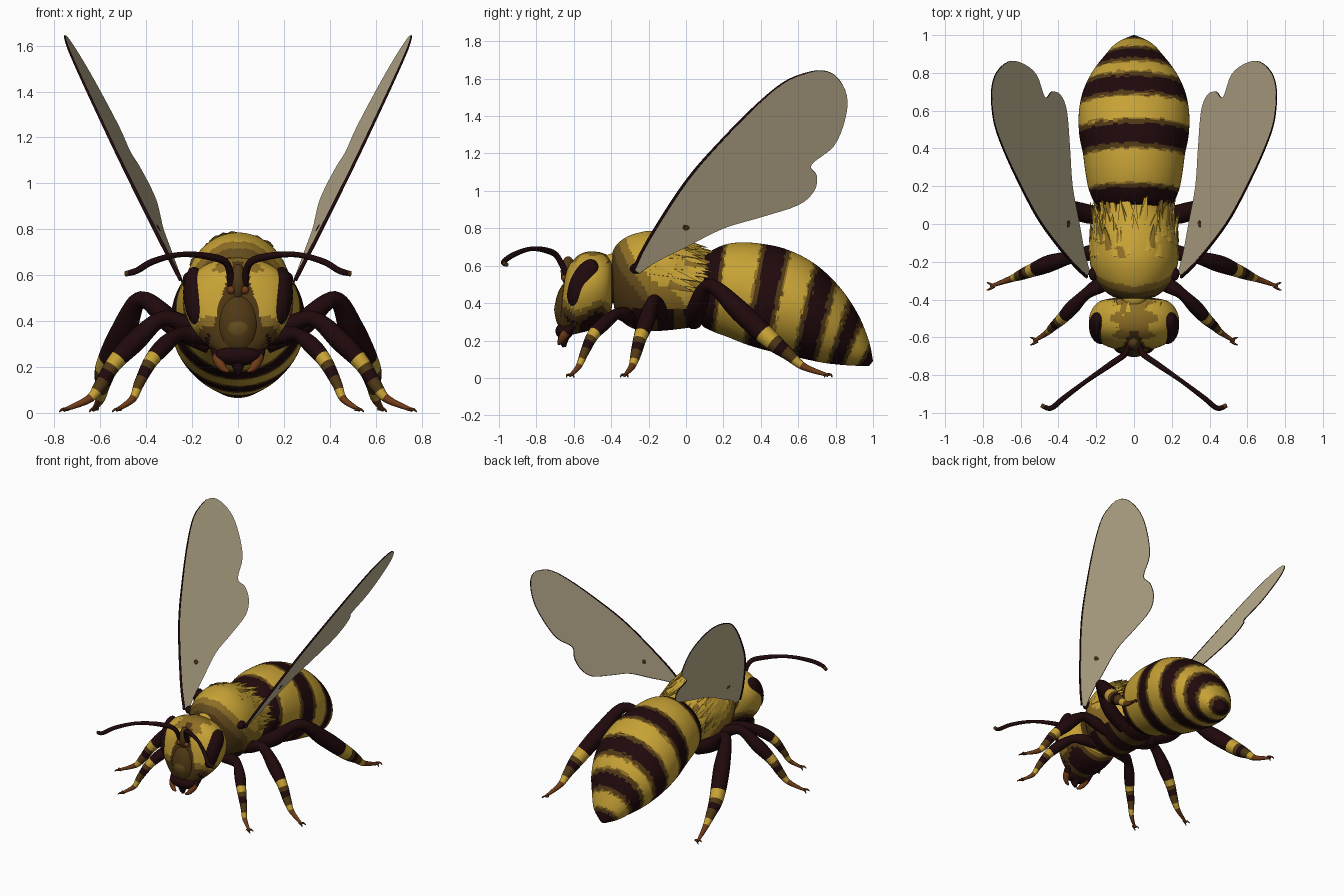
import bpy, bmesh, math, random
from mathutils import Vector, Matrix

random.seed(4)
if "Cube" in bpy.data.objects:
    bpy.data.objects.remove(bpy.data.objects["Cube"])

PALETTE = {
    "yellow": (0.57, 0.36, 0.036), "gold": (0.27, 0.155, 0.018),
    "tan": (0.13, 0.072, 0.012), "brown": (0.08, 0.04, 0.007),
    "dark": (0.0145, 0.0028, 0.0035), "orange": (0.16, 0.045, 0.009),
    "wing": (0.57, 0.485, 0.31),
}
NAMES = list(PALETTE)
MATS = []
for mat_name, rgb in PALETTE.items():
    m = bpy.data.materials.new(mat_name)
    m.use_nodes = True
    m.diffuse_color = (*rgb, 1)
    m.node_tree.nodes["Principled BSDF"].inputs["Base Color"].default_value = (*rgb, 1)
    MATS.append(m)


def finish(bm, name, smooth=True):
    bmesh.ops.recalc_face_normals(bm, faces=bm.faces)
    me = bpy.data.meshes.new(name)
    bm.to_mesh(me)
    bm.free()
    for m in MATS:
        me.materials.append(m)
    ob = bpy.data.objects.new(name, me)
    bpy.context.collection.objects.link(ob)
    if smooth:
        bpy.ops.object.select_all(action="DESELECT")
        ob.select_set(True)
        bpy.context.view_layer.objects.active = ob
        bpy.ops.object.shade_smooth_by_angle(angle=math.radians(50))


def spline(rows, u):
    """Smooth interpolation through rows of numbers."""
    i = min(int(u), len(rows) - 2)
    t = u - i
    p = [rows[min(max(i + k, 0), len(rows) - 1)] for k in (-1, 0, 1, 2)]
    return [b + t * ((c - a) / 2 + t * (a - 2.5 * b + 2 * c - d / 2
            + t * (1.5 * (b - c) + (d - a) / 2))) for a, b, c, d in zip(*p)]


def loft(name, rings, rule, seg):
    """Skin (u, centre, side axis, up axis, taper) rings; rule(u, point) names the colour."""
    bm = bmesh.new()
    loops = []
    for u, c, a, b, taper in rings:
        loop = []
        for k in range(seg):
            t = math.tau * k / seg
            loop.append(bm.verts.new(c + a * math.cos(t) * (1 + taper * math.sin(t)) + b * math.sin(t)))
        loops.append(loop)
    for n in range(len(loops) - 1):
        u = (rings[n][0] + rings[n + 1][0]) / 2
        for k in range(seg):
            j = (k + 1) % seg
            f = bm.faces.new((loops[n][k], loops[n][j], loops[n + 1][j], loops[n + 1][k]))
            f.material_index = NAMES.index(rule(u, f.calc_center_median()))
    for n in (0, -1):
        f = bm.faces.new(loops[n])
        f.material_index = NAMES.index(rule(rings[n][0], f.calc_center_median()))
    finish(bm, name)


def body_ring(profile, u, taper=0):
    """Profile row: top y, top z, bottom y, bottom z, half width."""
    ty, tz, by, bz, w = spline(profile, u)
    top, low = Vector((0, ty, tz)), Vector((0, by, bz))
    return u, (top + low) / 2, Vector((max(w, 0.005), 0, 0)), (top - low) / 2, taper


def body(name, profile, rule, steps, taper=0, seg=64):
    n = (len(profile) - 1) * steps
    loft(name, [body_ring(profile, i / steps, taper) for i in range(n + 1)], rule, seg)


def tube(name, rows, rule, side=1, steps=4, seg=10):
    """Round tube through rows of x, y, z, radius."""
    n = (len(rows) - 1) * steps
    pts = [spline(rows, i / steps) for i in range(n + 1)]
    pos = [Vector((p[0] * side, p[1], p[2])) for p in pts]
    rings = []
    for i in range(n + 1):
        d = (pos[min(i + 1, n)] - pos[max(i - 1, 0)]).normalized()
        a = d.cross(Vector((0.3, 0.2, 1))).normalized()
        r = max(pts[i][3], 0.002)
        rings.append((i / steps, pos[i], a * r, d.cross(a) * r, 0))
    loft(name, rings, rule if callable(rule) else lambda u, p: rule, seg)


def ball(name, centre, radii, colour, tilt=(0, 0)):
    bm = bmesh.new()
    mat = (Matrix.Translation(centre) @ Matrix.Rotation(tilt[0], 4, "X")
           @ Matrix.Rotation(tilt[1], 4, "Y") @ Matrix.Diagonal((*radii, 1)))
    bmesh.ops.create_uvsphere(bm, u_segments=24, v_segments=16, radius=1, matrix=mat)
    for f in bm.faces:
        f.material_index = NAMES.index(colour)
    finish(bm, name)


# Striped abdomen with ragged band edges
ABDOMEN = [(.10, .60, .08, .38, .09), (.11, .66, .08, .29, .19), (.20, .71, .14, .25, .235),
           (.30, .725, .22, .22, .255), (.42, .715, .32, .18, .27), (.53, .69, .42, .15, .29),
           (.65, .635, .53, .125, .292), (.75, .56, .64, .10, .272), (.85, .45, .74, .08, .225),
           (.93, .32, .83, .07, .16), (.98, .19, .91, .065, .10), (1.0, .09, .98, .065, .015)]
BANDS = [(0, 1.95), (4.1, 5.02), (6.55, 7.35), (8.4, 9.0), (10.3, 12)]


def stripes(u, p):
    gap = min(max(a - u, u - b) for a, b in BANDS) + random.uniform(-.06, .06)
    return "dark" if gap < 0 else "brown" if gap < .2 else "gold" if gap < .28 else "yellow"


body("abdomen", ABDOMEN, stripes, 14)

# Thorax with mottled front and lower sides
THORAX = [(-.405, .58, -.39, .44, .05), (-.39, .68, -.38, .36, .11), (-.34, .74, -.34, .30, .17),
          (-.26, .775, -.27, .26, .218), (-.17, .785, -.18, .25, .235), (-.05, .755, -.05, .26, .225),
          (.06, .69, .05, .28, .19), (.13, .62, .11, .34, .11)]


def thorax_colour(u, p):
    x = abs(p.x)
    if p.z < .37:
        return "dark" if math.sin(45 * p.y) > -.3 else "brown"
    h = p.z + 1.2 * (p.y + .2) - .3 * x + .01
    h += .05 * math.sin(19 * x + 4) + .05 * math.sin(25 * p.y + 12 * p.z)
    return "yellow" if h > .58 else "gold" if h > .45 else "tan" if h > .34 else "brown"


body("thorax", THORAX, thorax_colour, 9)
ball("neck", (0, -.39, .5), (.09, .06, .1), "brown")
ball("collar", (0, -.395, .62), (.06, .045, .045), "yellow")

# Head
HEAD = [(-.385, .56, -.39, .42, .07), (-.41, .64, -.41, .33, .18), (-.48, .675, -.47, .27, .23),
        (-.56, .665, -.57, .24, .23), (-.62, .61, -.64, .23, .175), (-.645, .55, -.675, .26, .10),
        (-.65, .50, -.68, .33, .02)]


def head_colour(u, p):
    x = abs(p.x)
    h = p.z + .025 * math.sin(25 * x + 1) + .03 * math.sin(30 * p.y)
    if p.y < -.57 and x < .045 + .28 * (.6 - p.z) or u < .8:
        return "brown"
    if p.z > .615 and x < .1 + .03 * math.sin(60 * p.y):
        return "gold"
    return "yellow" if h > .38 else "gold" if h > .34 else "brown" if h > .3 else "dark"


body("head", HEAD, head_colour, 9, taper=.16)
ball("face_plate", (0, -.625, .39), (.095, .075, .14), "brown", (-.15, 0))
ball("face_shield", (0, -.664, .375), (.062, .04, .065), "tan", (-.15, 0))
ball("brow_ridge", (0, -.63, .57), (.035, .04, .08), "brown")
ball("mouth", (0, -.65, .25), (.10, .048, .045), "dark")
tube("tongue", [(0, -.64, .26, .04), (0, -.655, .21, .03), (0, -.65, .165, .01)], "dark")

# Leg rows run hip, knee, thick shin, ankle, foot
LEGS = {
    "front": [(.10, -.30, .32, .035), (.19, -.33, .34, .04), (.26, -.375, .34, .03),
              (.325, -.44, .29, .038), (.38, -.50, .225, .032), (.43, -.545, .13, .023),
              (.46, -.575, .06, .016), (.53, -.62, .012, .008)],
    "middle": [(.12, -.13, .33, .035), (.22, -.15, .38, .042), (.33, -.175, .41, .034),
               (.45, -.21, .31, .046), (.54, -.245, .215, .036), (.60, -.27, .12, .028),
               (.65, -.29, .06, .018), (.76, -.33, .012, .008)],
    "hind": [(.12, .04, .30, .045), (.27, .06, .38, .052), (.42, .13, .495, .036),
             (.50, .29, .355, .056), (.57, .45, .205, .05), (.59, .55, .125, .034),
             (.60, .63, .06, .02), (.63, .76, .014, .009)],
}


def leg_colour(u, p):
    limits = [(3.72, "dark"), (4.15, "yellow"), (4.35, "brown"), (4.8, "dark"),
              (5.4, "brown"), (5.85, "yellow"), (8, "orange")]
    return next(colour for limit, colour in limits if u < limit)


WING = [(-.28, .58), (-.2, .74), (0, 1.05), (.2, 1.28), (.4, 1.48), (.55, 1.595), (.7, 1.643),
        (.8, 1.615), (.86, 1.51), (.85, 1.38), (.79, 1.24), (.67, 1.14), (.7, 1.08), (.685, 1.0),
        (.6, .925), (.4, .86), (.2, .80), (0, .70), (-.15, .625), (-.25, .56)]


def wing_point(side, y, z):
    return Vector((side * (.222 + .567 * (z - .58) - .1 * y), y, z))


def plate(name, points, offset, colour, rim):
    """Thin flat plate centred on its outline."""
    bm = bmesh.new()
    face = bm.faces.new([bm.verts.new(p - offset / 2) for p in points])
    cap = bmesh.ops.extrude_face_region(bm, geom=[face], use_keep_orig=True)["geom"]
    bmesh.ops.translate(bm, vec=offset, verts=[v for v in cap if isinstance(v, bmesh.types.BMVert)])
    for f in bm.faces:
        f.material_index = NAMES.index(colour if len(f.verts) > 4 else rim)
    finish(bm, name, False)


for label, s in (("left", 1), ("right", -1)):
    # Eyes, antennae and jaws
    ball(label + "_eye", (s * .182, -.55, .505), (.056, .07, .14), "dark", (-.42, s * .08))
    tube(label + "_antenna", [(.03, -.63, .53, .014), (.045, -.685, .645, .016), (.12, -.74, .68, .016),
         (.25, -.83, .69, .012), (.37, -.92, .66, .014), (.44, -.975, .62, .014),
         (.49, -.96, .606, .012)], lambda u, p: "dark" if u < 5.6 else "brown", s, 5)
    ball(label + "_antenna_socket", (s * .03, -.65, .535), (.018, .018, .018), "orange")
    tube(label + "_jaw", [(.10, -.60, .29, .022), (.085, -.65, .23, .024), (.065, -.672, .195, .016),
         (.04, -.68, .18, .006)], lambda u, p: "dark" if u < .7 else "orange", s)

    # Legs with little claws
    for leg, rows in LEGS.items():
        tube(f"{label}_{leg}_leg", rows, leg_colour, s, 8, 12)
        x, y, z, r = rows[-1]
        for k in (-1, 1):
            tube(f"{label}_{leg}_claw", [(x - .02, y, z + .004, .008), (x + .005, y + k * .015, z + .004, .006),
                 (x + .018, y + k * .02, .004, .003)], "orange", s, 2, 6)

    # Wing membrane, leading vein, root and spot
    outline = [wing_point(s, *spline(WING, i / 4)) for i in range(4 * (len(WING) - 1) + 1)]
    normal = Vector((s, .1, -.567)).normalized()
    plate(label + "_wing", outline, normal * .006, "wing", "dark")
    vein = [(*wing_point(1, y, z), .009 - .001 * i) for i, (y, z) in enumerate(WING[:7])]
    tube(label + "_wing_vein", vein, "dark", s, 5, 8)
    ball(label + "_wing_root", (s * .215, -.265, .585), (.025, .035, .028), "dark")
    spot = [wing_point(s, .02 * math.cos(t), .805 + .015 * math.sin(t))
            for t in (math.tau * k / 9 for k in range(9))]
    plate(label + "_wing_spot", spot, normal * .009, "brown", "dark")


def fur(name, profile, count, us, spread, length, width):
    """Backswept flattened tufts rooted on a body profile."""
    bm = bmesh.new()
    for i in range(count):
        u, c, a, b, _ = body_ring(profile, random.uniform(*us))
        t = math.pi / 2 + random.uniform(-spread, spread)
        out = (a * math.cos(t) + b * math.sin(t))
        d = (out.normalized() * .1 + Vector((random.uniform(-.2, .2), 1, -.3))).normalized()
        size = length * random.uniform(.7, 1.2)
        across = d.cross(out).normalized()
        turn = Matrix((across, d.cross(across), d)).transposed().to_4x4()
        mat = (Matrix.Translation(c + out * .97 + d * size * .4) @ turn @ Matrix.Diagonal((1.25, .75, 1, 1)))
        made = bmesh.ops.create_cone(bm, segments=6, radius1=width, radius2=0, depth=size, matrix=mat)
        colour = NAMES.index(random.choice(("yellow", "yellow", "yellow", "gold")))
        for f in {f for v in made["verts"] for f in v.link_faces}:
            f.material_index = colour
    finish(bm, name)


# Fur on the back and crown
fur("thorax_fur", THORAX, 80, (3.9, 6.4), 1.7, .14, .022)
fur("crown_fur", HEAD, 22, (1.6, 3.2), .8, .065, .014)
